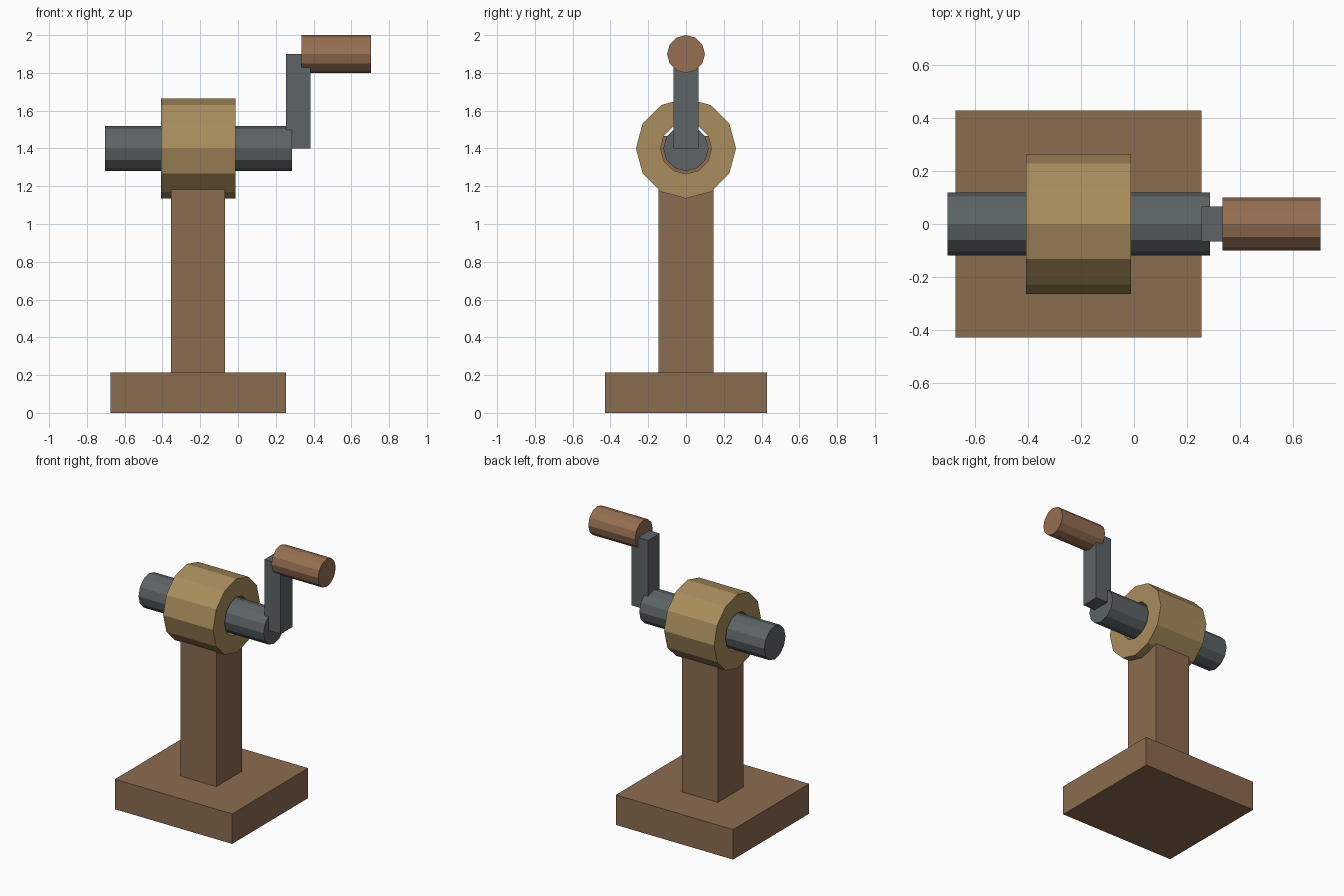
import bpy, bmesh, math

if "Cube" in bpy.data.objects:
    bpy.data.objects.remove(bpy.data.objects["Cube"])


def material(name, rgb):
    m = bpy.data.materials.new(name)
    m.diffuse_color = (*rgb, 1)
    m.use_nodes = True
    m.node_tree.nodes["Principled BSDF"].inputs["Base Color"].default_value = m.diffuse_color
    return m


WOOD = material("wood", (0.26, 0.15, 0.08))
GRIP = material("grip_wood", (0.30, 0.16, 0.085))
BRASS = material("brass", (0.40, 0.27, 0.11))
STEEL = material("steel", (0.11, 0.13, 0.135))


def finish(name, bm, mat):
    bmesh.ops.recalc_face_normals(bm, faces=bm.faces)
    me = bpy.data.meshes.new(name)
    bm.to_mesh(me)
    bm.free()
    me.materials.append(mat)
    ob = bpy.data.objects.new(name, me)
    bpy.context.collection.objects.link(ob)


def box(name, x, y, z, mat):
    """Box from (min, max) ranges."""
    bm = bmesh.new()
    bmesh.ops.create_cube(bm, size=1)
    for v in bm.verts:
        v.co = [(r[0] + r[1]) / 2 + c * (r[1] - r[0]) for c, r in zip(v.co, (x, y, z))]
    finish(name, bm, mat)


def rod(name, x, z, r, mat, hole=0, n=12):
    """Round part along x, centred on height z, optionally with a bore."""
    bm = bmesh.new()

    def ring(px, rad):
        return [bm.verts.new((px, rad * math.cos(2 * math.pi * i / n),
                              z + rad * math.sin(2 * math.pi * i / n))) for i in range(n)]

    rings = [ring(x[0], r), ring(x[1], r)]
    if hole:
        rings += [ring(x[1], hole), ring(x[0], hole)]
    else:
        for end in rings:
            bm.faces.new(end)
    pairs = list(zip(rings, rings[1:] + rings[:1])) if hole else [rings]
    for a, b in pairs:
        for i in range(n):
            j = (i + 1) % n
            bm.faces.new((a[i], a[j], b[j], b[i]))
    finish(name, bm, mat)


# Stand: the post runs up inside the bearing
box("base", (-0.675, 0.255), (-0.43, 0.43), (0, 0.215), WOOD)
box("post", (-0.355, -0.07), (-0.145, 0.145), (0.215, 1.465), WOOD)

# Bearing ring and axle
rod("bearing_ring", (-0.408, -0.012), 1.4, 0.265, BRASS, hole=0.135)
rod("axle", (-0.705, 0.287), 1.4, 0.12, STEEL)

# Crank
box("crank_arm", (0.255, 0.385), (-0.066, 0.066), (1.4, 1.9), STEEL)
rod("crank_handle", (0.335, 0.705), 1.9, 0.1, GRIP)
